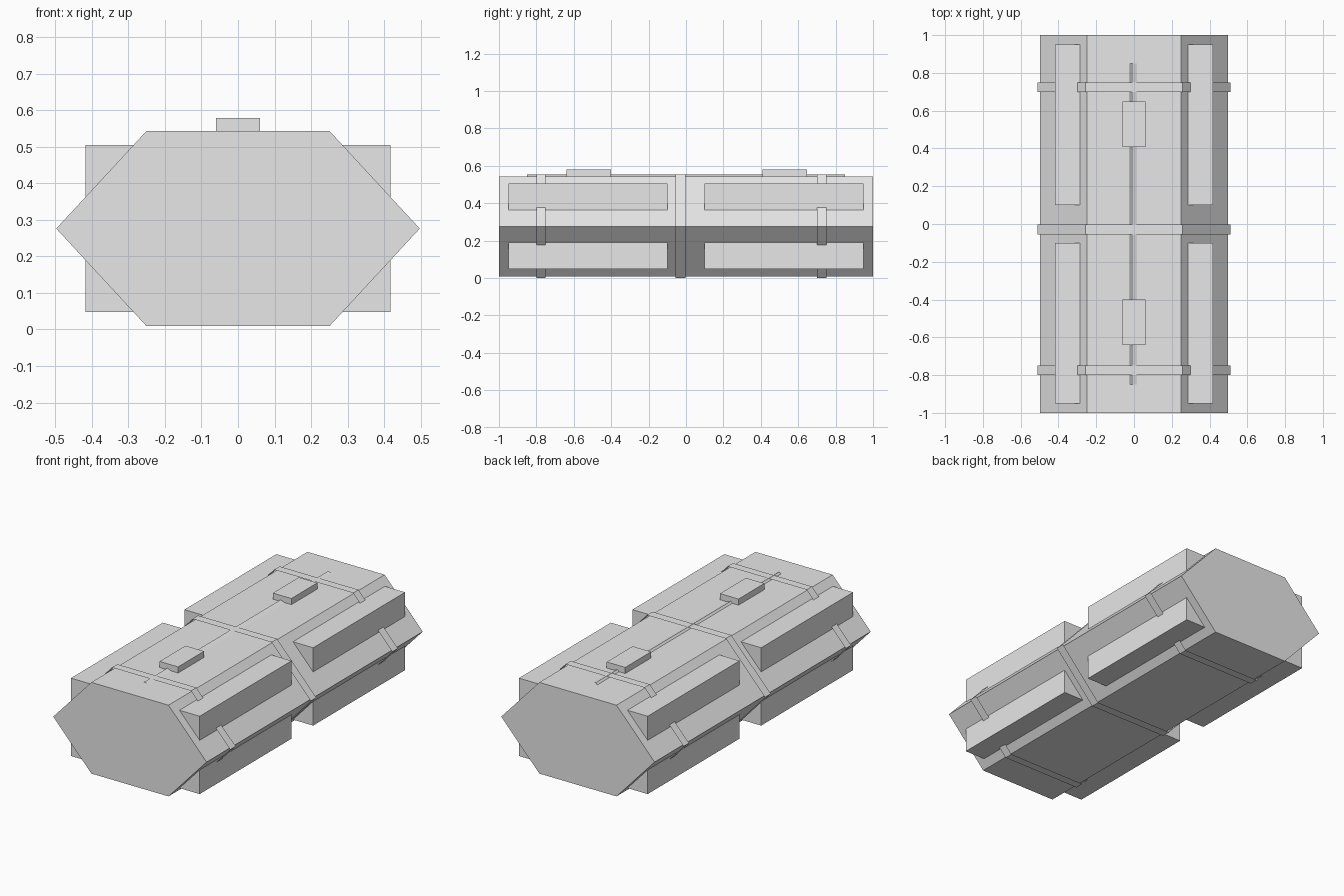
import bpy

default = bpy.data.objects.get("Cube")
if default:
    bpy.data.objects.remove(default, do_unlink=True)

grey = bpy.data.materials.new("light grey")
grey.use_nodes = True
grey.diffuse_color = (0.8, 0.8, 0.8, 1)
grey.node_tree.nodes["Principled BSDF"].inputs["Base Color"].default_value = (0.8, 0.8, 0.8, 1)

MID_Z = 0.276


def make_object(name, verts, faces):
    mesh = bpy.data.meshes.new(name)
    mesh.from_pydata(verts, [], faces)
    mesh.materials.append(grey)
    obj = bpy.data.objects.new(name, mesh)
    bpy.context.collection.objects.link(obj)
    return obj


def sweep(name, profile, y0, y1, closed=True, caps=False):
    """Extrude an (x, z) profile, clockwise seen from the front, along y."""
    n = len(profile)
    verts = [(x, y, z) for y in (y0, y1) for x, z in profile]
    faces = [(i, n + i, n + (i + 1) % n, (i + 1) % n)
             for i in range(n if closed else n - 1)]
    if caps:
        faces += [tuple(reversed(range(n))), tuple(range(n, 2 * n))]
    return make_object(name, verts, faces)


def hexagon(half_width, half_flat, half_height):
    top, bottom = MID_Z + half_height, MID_Z - half_height
    return [(-half_width, MID_Z), (-half_flat, top), (half_flat, top),
            (half_width, MID_Z), (half_flat, bottom), (-half_flat, bottom)]


def box(name, x0, x1, y0, y1, z0, z1):
    return sweep(name, [(x0, z0), (x0, z1), (x1, z1), (x1, z0)], y0, y1, caps=True)


# Six-sided body
sweep("body", hexagon(0.497, 0.25, 0.267), -1, 1, caps=True)

# Open bands wrapped just clear of the body
for name, y0, y1 in (("front_strap", -0.8, -0.75),
                     ("middle_strap", -0.055, -0.003),
                     ("back_strap", 0.7, 0.75)):
    sweep(name, hexagon(0.51, 0.256, 0.276), y0, y1)

# Side boxes set into the four sloping sides, front and back
for end, y0, y1 in (("front", -0.95, -0.1), ("back", 0.1, 0.95)):
    for level, z0, z1 in (("upper", 0.36, 0.504), ("lower", 0.048, 0.192)):
        for side, x0, x1 in (("left", 0.283, 0.417), ("right", -0.417, -0.283)):
            box(f"{end}_{level}_{side}_box", x0, x1, y0, y1, z0, z1)

# Small blocks on the lid
for end, y0, y1 in (("front", -0.64, -0.4), ("back", 0.408, 0.648)):
    box(f"{end}_lid_block", -0.06, 0.06, y0, y1, 0.54, 0.579)

# Thin folded seam running along the lid
sweep("lid_seam", [(-0.02, 0.543), (-0.01, 0.553), (0.016, 0.543)],
      -0.85, 0.85, closed=False)
